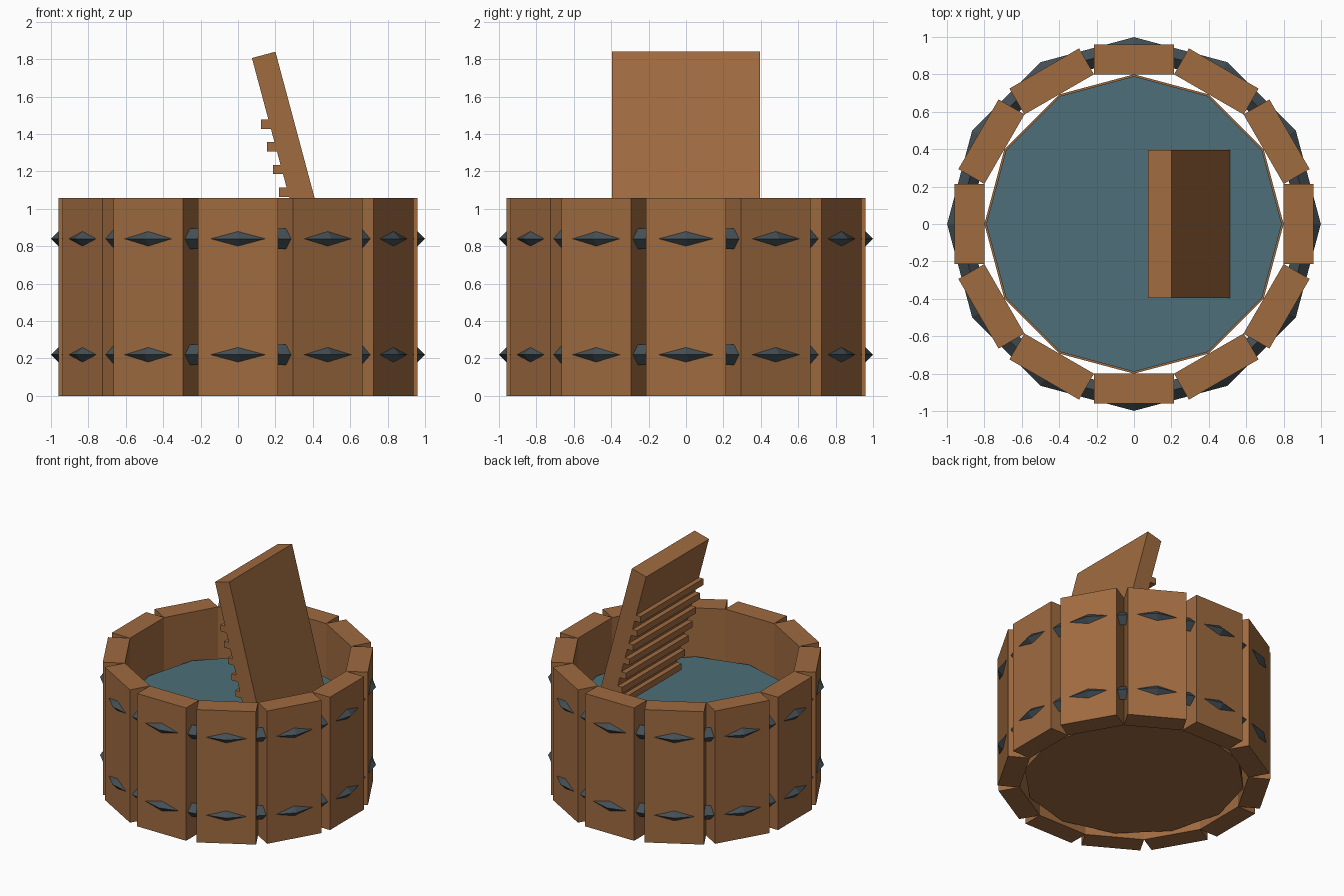
import bpy, bmesh, math
from mathutils import Matrix, Vector

if "Cube" in bpy.data.objects:
    bpy.data.objects.remove(bpy.data.objects["Cube"])


def material(name, rgb):
    m = bpy.data.materials.new(name)
    m.diffuse_color = (*rgb, 1)
    m.use_nodes = True
    m.node_tree.nodes["Principled BSDF"].inputs["Base Color"].default_value = m.diffuse_color
    return m


WOOD = material("warm wood", (0.35, 0.147, 0.051))
METAL = material("dark iron", (0.058, 0.080, 0.092))
WATER = material("teal water", (0.074, 0.159, 0.188))

SIDES = 12
HEIGHT = 1.057
LEAN = math.radians(15)


def finish(bm, name, mat):
    bmesh.ops.recalc_face_normals(bm, faces=bm.faces)
    mesh = bpy.data.meshes.new(name)
    bm.to_mesh(mesh)
    bm.free()
    mesh.materials.append(mat)
    obj = bpy.data.objects.new(name, mesh)
    bpy.context.collection.objects.link(obj)
    return obj


def box(name, size, matrix, mat):
    bm = bmesh.new()
    bmesh.ops.create_cube(bm, size=1, matrix=matrix @ Matrix.Diagonal((*size, 1)))
    return finish(bm, name, mat)


def disc(name, radius, low, high, mat):
    bm = bmesh.new()
    bmesh.ops.create_cone(bm, cap_ends=True, segments=SIDES, radius1=radius,
                          radius2=radius, depth=high - low,
                          matrix=Matrix.Translation((0, 0, (low + high) / 2)))
    return finish(bm, name, mat)


def hoop(name, z, major=0.944, minor=0.055):
    # twelve-sided ring with a diamond cross-section
    bm = bmesh.new()
    rings = []
    for i in range(SIDES):
        a = math.tau * i / SIDES
        ring = []
        for j in range(4):
            b = math.tau * j / 4
            r = major + minor * math.cos(b)
            ring.append(bm.verts.new((r * math.cos(a), r * math.sin(a),
                                      z + minor * math.sin(b))))
        rings.append(ring)
    for i in range(SIDES):
        p, q = rings[i], rings[(i + 1) % SIDES]
        for j in range(4):
            k = (j + 1) % 4
            bm.faces.new((p[j], q[j], q[k], p[k]))
    return finish(bm, name, METAL)


# tub wall: straight planks whose inner corners meet
for i in range(SIDES):
    spin = Matrix.Rotation(math.tau * i / SIDES, 4, 'Z')
    box(f"stave_{i + 1}", (0.16, 0.43, HEIGHT),
        spin @ Matrix.Translation((0.88, 0, HEIGHT / 2)), WOOD)

# floor and water
disc("tub_floor", 0.80, 0.03, 0.08, WOOD)
disc("water", 0.79, 0.08, 0.675, WATER)

# iron hoops
hoop("lower_hoop", 0.22)
hoop("upper_hoop", 0.84)

# leaning washboard, placed from its upper right edge
LENGTH, THICK, WIDTH = 1.8, 0.13, 0.79
tilt = Matrix.Translation((0.2, 0, 1.84)) @ Matrix.Rotation(-LEAN, 4, 'Y')
box("washboard", (THICK, WIDTH, LENGTH),
    tilt @ Matrix.Translation((-THICK / 2, 0, -LENGTH / 2)), WOOD)

# level slats down the scrubbing face
for i in range(8):
    pos = Vector((0.168 + 0.0325 * i, 0, 1.453 - 0.1212 * i))
    box(f"slat_{i + 1}", (0.09, WIDTH, 0.05), Matrix.Translation(pos), WOOD)
